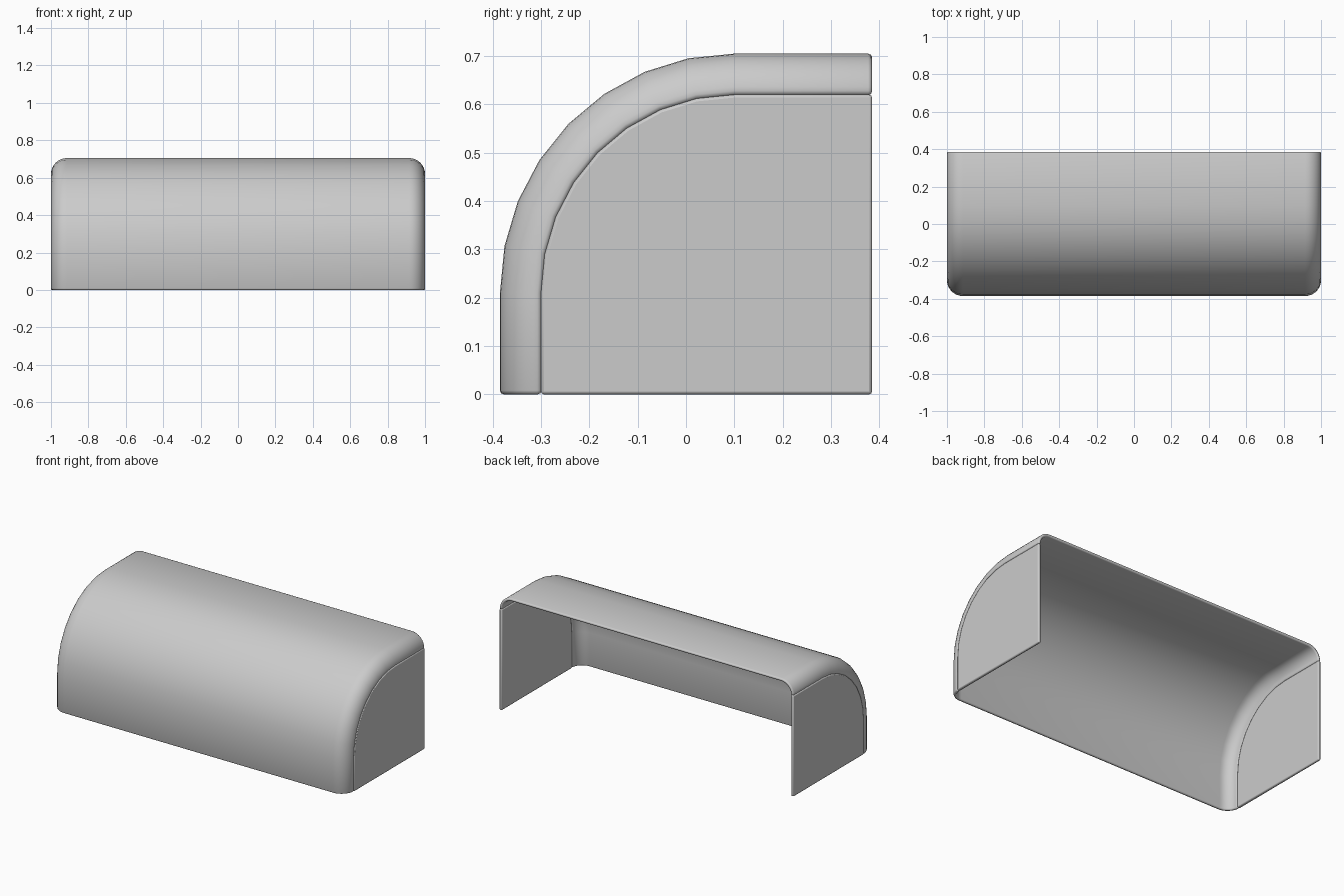
import bpy, bmesh, math

if "Cube" in bpy.data.objects:
    bpy.data.objects.remove(bpy.data.objects["Cube"])

W, D, H = 1.0, 0.385, 0.705      # half width, half depth, height
CY, CZ = 0.10, 0.21              # centre of the front curve
R, T = 0.085, 0.018              # end corner radius, wall thickness
ARC, ROUND = 8, 8


def profile(inset):
    """Front bottom -> curved front -> top back, as (y, z) pairs."""
    ry, rz = CY + D - inset, H - CZ - inset
    pts = [(CY - ry, 0)]
    for i in range(ARC + 1):
        a = math.pi / 2 * i / ARC
        pts.append((CY - ry * math.cos(a), CZ + rz * math.sin(a)))
    return pts + [(D, H - inset)]


def finish(name, bm, bevel):
    me = bpy.data.meshes.new(name)
    bm.to_mesh(me)
    bm.free()
    ob = bpy.data.objects.new(name, me)
    bpy.context.collection.objects.link(ob)
    if name == "curved_cover":
        s = ob.modifiers.new("Wall", 'SOLIDIFY')
        s.thickness, s.offset, s.use_even_offset = T, -1, True
    b = ob.modifiers.new("Soft edges", 'BEVEL')
    b.width, b.segments = bevel, 2
    b.limit_method, b.angle_limit = 'ANGLE', math.radians(60)
    bpy.ops.object.select_all(action='DESELECT')
    ob.select_set(True)
    bpy.context.view_layer.objects.active = ob
    bpy.ops.object.shade_smooth_by_angle(angle=math.radians(35))
    return ob


# Curved cover with rounded ends, open at back and bottom
end = [(W - R + R * math.sin(a), R * (1 - math.cos(a)))
       for a in (math.pi / 2 * i / ROUND for i in range(ROUND + 1))]
stations = [(-x, d) for x, d in reversed(end)] + end
bm = bmesh.new()
rows = [[bm.verts.new((x, y, z)) for y, z in profile(d)] for x, d in stations]
for a, b in zip(rows, rows[1:]):
    for j in range(len(a) - 1):
        bm.faces.new((a[j], b[j], b[j + 1], a[j + 1]))
finish("curved_cover", bm, 0.008)

# Flat end panels filling the cover's ends
for side, name in ((-1, "left_panel"), (1, "right_panel")):
    bm = bmesh.new()
    face = bm.faces.new([bm.verts.new((side * W, y, z))
                         for y, z in profile(R) + [(D, 0)]])
    ext = bmesh.ops.extrude_face_region(bm, geom=[face], use_keep_orig=True)
    moved = [v for v in ext["geom"] if isinstance(v, bmesh.types.BMVert)]
    bmesh.ops.translate(bm, verts=moved, vec=(-side * T, 0, 0))
    bmesh.ops.recalc_face_normals(bm, faces=bm.faces)
    finish(name, bm, 0.006)
